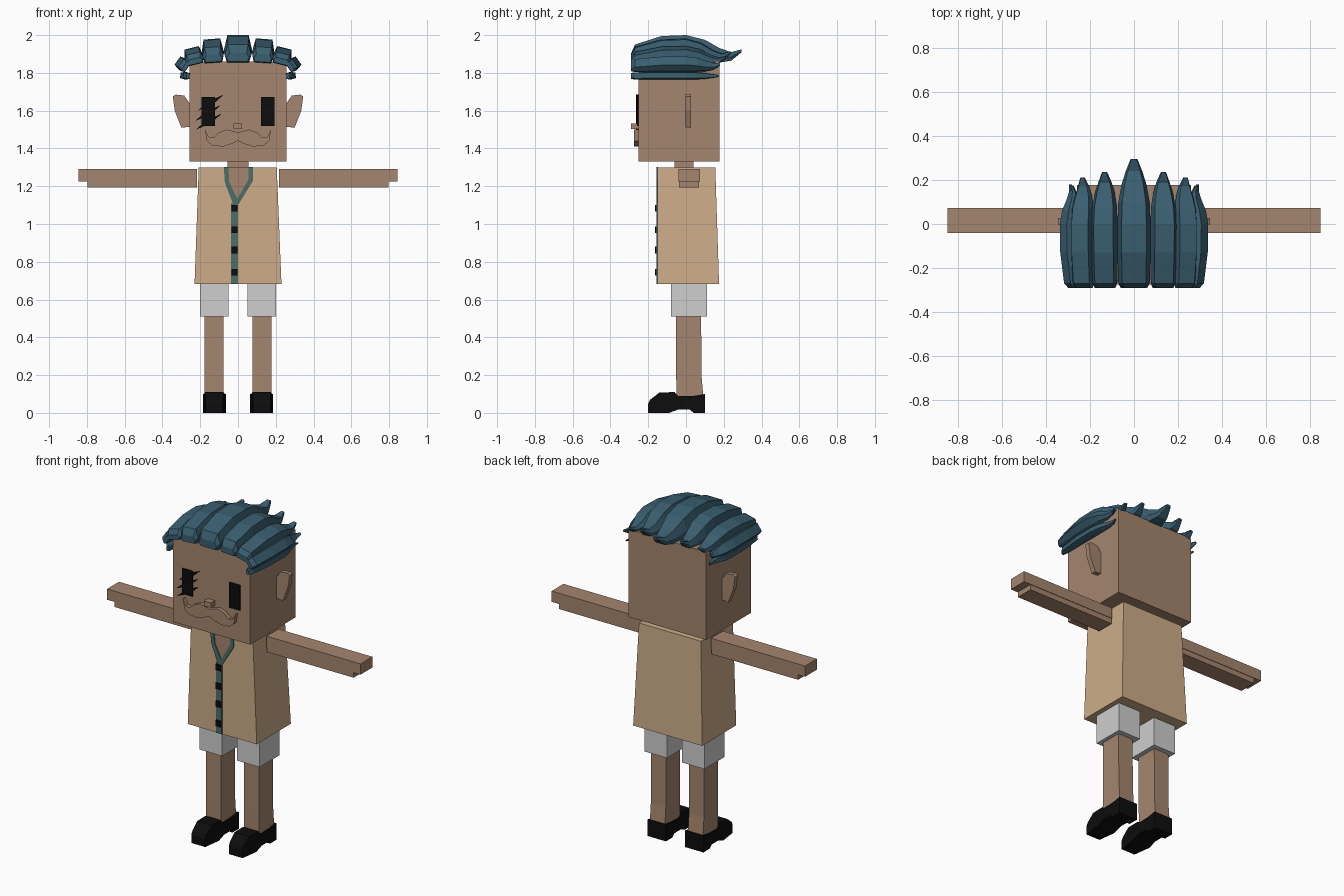
import bpy, bmesh, math
from mathutils import Matrix, Vector

if "Cube" in bpy.data.objects:
    bpy.data.objects.remove(bpy.data.objects["Cube"])


def material(name, r, g, b):
    m = bpy.data.materials.new(name)
    m.use_nodes = True
    m.diffuse_color = (r, g, b, 1)
    m.node_tree.nodes["Principled BSDF"].inputs["Base Color"].default_value = (r, g, b, 1)
    return m


SKIN = material("skin", 0.376, 0.235, 0.156)
TAN = material("shirt tan", 0.61, 0.415, 0.25)
WHITE = material("shorts grey", 0.62, 0.62, 0.62)
GREEN = material("trim green", 0.07, 0.156, 0.133)
BLACK = material("black", 0.004, 0.004, 0.004)
HAIR = material("hair blue", 0.042, 0.112, 0.162)


def loft(name, rings, mat, mirror=False):
    """Skin a row of equal rings, cap both ends, optionally mirror across x."""
    bm = bmesh.new()
    rows = [[bm.verts.new(p) for p in ring] for ring in rings]
    n = len(rows[0])
    for a, b in zip(rows, rows[1:]):
        for i in range(n):
            j = (i + 1) % n
            bm.faces.new((a[i], a[j], b[j], b[i]))
    bm.faces.new(rows[0][::-1])
    bm.faces.new(rows[-1])
    bmesh.ops.recalc_face_normals(bm, faces=bm.faces)
    mesh = bpy.data.meshes.new(name)
    bm.to_mesh(mesh)
    bm.free()
    mesh.materials.append(mat)
    ob = bpy.data.objects.new(name, mesh)
    bpy.context.collection.objects.link(ob)
    if mirror:
        ob.modifiers.new("Mirror", "MIRROR")
    return ob


def rect(x0, x1, y0, y1, z):
    return [(x0, y0, z), (x1, y0, z), (x1, y1, z), (x0, y1, z)]


def box(name, x, y, z, mat, mirror=False):
    return loft(name, [rect(*x, *y, k) for k in z], mat, mirror)


def plate(name, outline, y0, y1, mat, mirror=False):
    """Extrude an (x, z) outline along y."""
    return loft(name, [[(x, y, z) for x, z in outline] for y in (y0, y1)], mat, mirror)


# Head, neck and ears
box("head", (-0.258, 0.258), (-0.252, 0.177), (1.33, 1.86), SKIN)
box("neck", (-0.055, 0.055), (-0.06, 0.04), (1.28, 1.34), SKIN)
plate("ears", [(0.25, 1.515), (0.30, 1.51), (0.335, 1.60), (0.345, 1.675),
               (0.33, 1.685), (0.285, 1.68), (0.25, 1.63)], -0.002, 0.027, SKIN, True)

# Face
box("eyes", (0.123, 0.193), (-0.26, -0.25), (1.52, 1.672), BLACK, True)
for i, (x, z) in enumerate([(-0.155, 1.54), (-0.16, 1.585), (-0.145, 1.64)]):
    plate(f"eye_scar_{i + 1}", [(x - 0.068, z - 0.04), (x + 0.01, z - 0.008),
                                (x + 0.07, z + 0.045), (x - 0.01, z + 0.01)],
          -0.265, -0.25, BLACK)
box("nose", (-0.025, 0.022), (-0.29, -0.25), (1.503, 1.533), SKIN)
half = [(0.06, 1.50), (0.10, 1.485), (0.13, 1.458), (0.155, 1.462), (0.175, 1.50),
        (0.165, 1.44), (0.135, 1.415), (0.08, 1.41), (0.04, 1.422)]
plate("moustache", [(0, 1.485)] + half + [(0, 1.44)] + [(-x, z) for x, z in half[::-1]],
      -0.275, -0.25, SKIN)

# Hair locks: y, top height, bottom height, width factor
LOCK = [(-0.29, 0.045, 0.00, 0.80), (-0.27, 0.09, -0.005, 0.95), (-0.13, 0.135, 0, 1),
        (0, 0.14, 0, 1), (0.10, 0.115, 0, 0.95), (0.18, 0.07, -0.005, 0.75),
        (0.24, 0.05, 0.005, 0.5), (0.295, 0.065, 0.05, 0.2)]


def lock(name, x, z, width, height, tip, roll, mirror=True):
    turn = Matrix.Rotation(math.radians(roll), 3, "Y")
    rings = []
    for y, top, low, f in LOCK:
        t, b, w = top * height, low * height, width * f
        if y > 0:
            y *= tip / 0.295
        mid = b + (t - b) * 0.42
        section = [(-0.8 * w, b), (0.8 * w, b), (w, mid), (0.75 * w, t),
                   (-0.75 * w, t), (-w, mid)]
        rings.append([turn @ Vector((u, 0, v)) + Vector((x, y, z)) for u, v in section])
    return loft(name, rings, HAIR, mirror)


lock("hair_lock_middle", 0, 1.86, 0.075, 1, 0.295, 0, False)
lock("hair_locks_inner", 0.130, 1.858, 0.059, 0.87, 0.235, 4)
lock("hair_locks_outer", 0.225, 1.848, 0.052, 0.62, 0.21, 14)
lock("hair_locks_temple", 0.268, 1.828, 0.036, 0.46, 0.18, 55)
lock("hair_locks_side", 0.258, 1.783, 0.02, 0.34, 0.175, 85)

# Shirt with open collar, button strip and buttons
loft("shirt", [rect(-0.23, 0.23, -0.15, 0.175, 0.683),
               rect(-0.208, 0.205, -0.15, 0.155, 1.30)], TAN)
plate("chest", [(-0.06, 1.30), (0.065, 1.30), (0.065, 1.235), (-0.015, 1.11), (-0.06, 1.22)],
      -0.152, -0.148, SKIN)
plate("collar_right", [(-0.075, 1.302), (-0.05, 1.302), (-0.048, 1.225), (0, 1.125),
                       (-0.02, 1.09), (-0.07, 1.22)], -0.157, -0.148, GREEN)
plate("collar_left", [(0.08, 1.302), (0.055, 1.302), (0.055, 1.235), (-0.005, 1.13),
                      (-0.02, 1.10), (0, 1.10), (0.08, 1.23)], -0.157, -0.148, GREEN)
box("button_strip", (-0.037, 0), (-0.155, -0.147), (0.683, 1.11), GREEN)
for i, z in enumerate((0.745, 0.862, 0.97, 1.083)):
    box(f"button_{i + 1}", (-0.035, -0.002), (-0.163, -0.15), (z - 0.018, z + 0.018), BLACK)

# Arms with a stepped hand
box("arms", (0.218, 0.845), (-0.04, 0.073), (1.225, 1.29), SKIN, True)
box("arm_undersides", (0.218, 0.797), (-0.037, 0.07), (1.193, 1.225), SKIN, True)

# Shorts and legs
box("shorts", (0.05, 0.2), (-0.08, 0.11), (0.51, 0.69), WHITE, True)
loft("legs", [rect(0.077, 0.177, -0.05, 0.094, 0.06), rect(0.077, 0.177, -0.052, 0.082, 0.2),
              rect(0.077, 0.177, -0.052, 0.08, 0.53)], SKIN, True)

# Shoes: side outline swept across, narrower at the outer faces
SHOE = [(-0.2, 0), (-0.09, 0), (-0.04, 0.018), (0.02, 0.018), (0.04, 0), (0.1, 0),
        (0.1, 0.1), (0.04, 0.09), (-0.04, 0.088), (-0.06, 0.11), (-0.14, 0.108),
        (-0.19, 0.07), (-0.2, 0.05)]
rings = []
for side in (-1, 1):
    ring = []
    for y, z in SHOE:
        w = 0.061 - (0.012 if z > 0.1 and y < 0 else 0) - (0.015 if y < -0.18 else 0)
        ring.append((0.125 + side * w, y, z))
    rings.append(ring)
loft("shoes", rings, BLACK, True)
